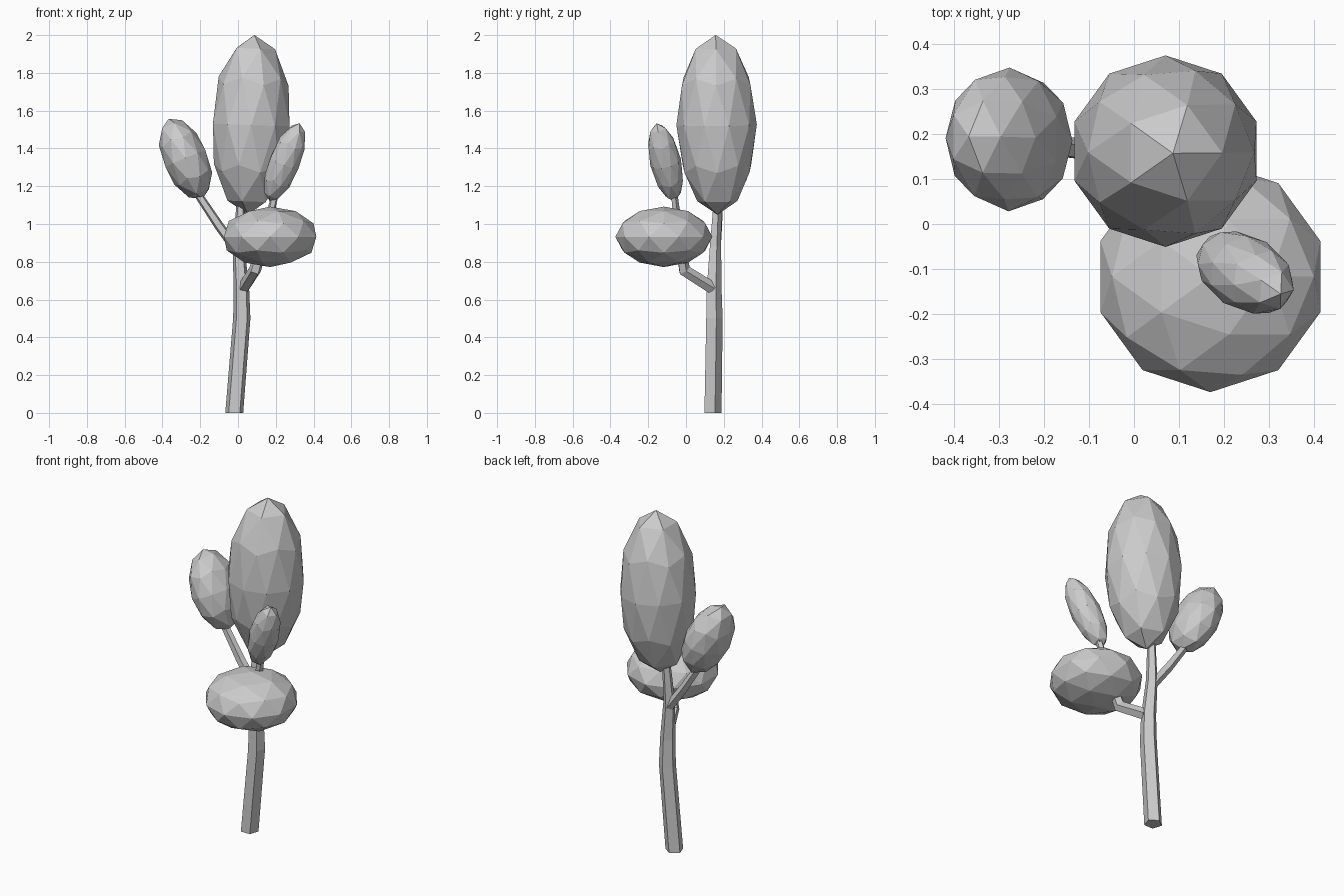
import bpy, bmesh, math
from mathutils import Vector, Matrix

if "Cube" in bpy.data.objects:
    bpy.data.objects.remove(bpy.data.objects["Cube"])


def finish(name, bm):
    bmesh.ops.recalc_face_normals(bm, faces=bm.faces)
    me = bpy.data.meshes.new(name)
    bm.to_mesh(me)
    bm.free()
    ob = bpy.data.objects.new(name, me)
    bpy.context.collection.objects.link(ob)
    return ob


def crown(name, center, radii, axis):
    """Faceted ellipsoid whose long axis leans along 'axis'."""
    bm = bmesh.new()
    bmesh.ops.create_icosphere(bm, subdivisions=2, radius=1)
    rot = Vector((0, 0, 1)).rotation_difference(Vector(axis)).to_matrix().to_4x4()
    bm.transform(Matrix.Translation(center) @ rot @ Matrix.Diagonal((*radii, 1)))
    return finish(name, bm)


def limb(name, path, sides=5, flat_start=False):
    """Tapered tube through (x, y, z, radius) points."""
    bm = bmesh.new()
    pts = [Vector(p[:3]) for p in path]
    rings = []
    for i, p in enumerate(pts):
        d = Vector((0, 0, 0))
        if i > 0:
            d += (p - pts[i - 1]).normalized()
        if i < len(pts) - 1:
            d += (pts[i + 1] - p).normalized()
        if i == 0 and flat_start:
            d = Vector((0, 0, 1))
        q = Vector((0, 0, 1)).rotation_difference(d)
        ring = []
        for k in range(sides):
            a = math.pi / 2 + 2 * math.pi * k / sides
            v = Vector((math.cos(a), math.sin(a), 0)) * path[i][3]
            ring.append(bm.verts.new(p + q @ v))
        rings.append(ring)
    for a, b in zip(rings, rings[1:]):
        for k in range(sides):
            n = (k + 1) % sides
            bm.faces.new((a[k], a[n], b[n], b[k]))
    bm.faces.new(rings[0])
    bm.faces.new(rings[-1])
    return finish(name, bm)


# Trunk and branches
limb("trunk", [(-0.02, 0.138, 0, 0.05), (0.02, 0.146, 0.5, 0.048),
               (0.018, 0.145, 0.66, 0.043), (0.003, 0.153, 0.88, 0.033),
               (0.015, 0.165, 1.12, 0.023)], flat_start=True)
limb("left_branch", [(0.0, 0.155, 0.855, 0.028), (-0.1, 0.165, 0.99, 0.026),
                     (-0.22, 0.175, 1.17, 0.022)])
limb("right_branch", [(0.03, 0.14, 0.66, 0.034), (0.09, -0.01, 0.755, 0.034),
                      (0.145, -0.04, 0.95, 0.026), (0.2, -0.065, 1.17, 0.018)])

# Foliage
crown("top_crown", (0.07, 0.162, 1.525), (0.213, 0.213, 0.476), (0.035, -0.01, 1))
crown("low_crown", (0.17, -0.117, 0.932), (0.257, 0.257, 0.16), (0, 0, 1))
crown("left_crown", (-0.278, 0.188, 1.345), (0.12, 0.16, 0.23), (-0.39, 0.03, 0.92))
crown("right_crown", (0.247, -0.108, 1.327), (0.083, 0.083, 0.226), (0.35, -0.21, 0.91))
